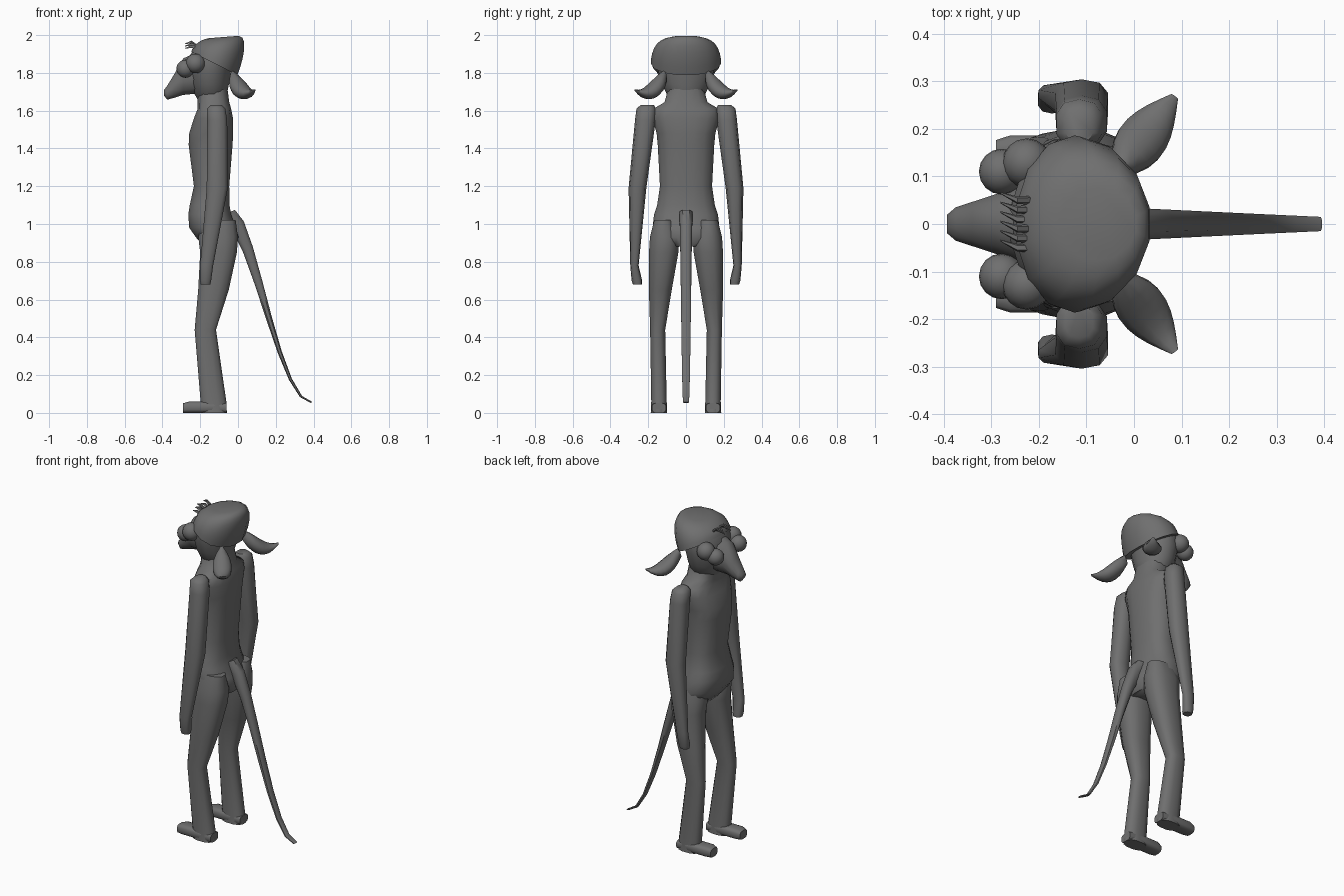
import bpy, bmesh
from math import sin, cos, pi, radians, copysign
from mathutils import Matrix

cube = bpy.data.objects.get("Cube")
if cube:
    bpy.data.objects.remove(cube, do_unlink=True)

grey = bpy.data.materials.new("plain grey")
grey.use_nodes = True
color = (.16, .16, .16, 1)
grey.diffuse_color = color
grey.node_tree.nodes["Principled BSDF"].inputs["Base Color"].default_value = color


def finish(name, bm, mirror):
    bmesh.ops.recalc_face_normals(bm, faces=bm.faces)
    mesh = bpy.data.meshes.new(name)
    bm.to_mesh(mesh)
    bm.free()
    mesh.materials.append(grey)
    obj = bpy.data.objects.new(name, mesh)
    bpy.context.collection.objects.link(obj)
    if mirror:
        modifier = obj.modifiers.new("both sides", 'MIRROR')
        modifier.use_axis = (False, True, False)
        modifier.use_mirror_merge = False
    bpy.ops.object.select_all(action='DESELECT')
    obj.select_set(True)
    bpy.context.view_layer.objects.active = obj
    bpy.ops.object.shade_smooth_by_angle(angle=radians(50))


def rounded(value, power):
    """Below one, the power squares off an ellipse."""
    return copysign(abs(value) ** power, value)


def ring(x, z, depth, width, y=0, tilt=0, sides=12, power=.8):
    """One cross-section, turned about the y axis by tilt degrees."""
    points = []
    for i in range(sides):
        angle = 2 * pi * (i + .5) / sides
        u = depth * rounded(cos(angle), power)
        v = width * rounded(sin(angle), power)
        points.append((x + u * cos(radians(tilt)), y + v, z + u * sin(radians(tilt))))
    return points


def loft(name, rows, mirror=False, place=Matrix(), **style):
    """Skin a row of cross-sections and close both ends."""
    bm = bmesh.new()
    loops = [[bm.verts.new(place @ Matrix.Translation(point).translation)
              for point in ring(*row, **style)] for row in rows]
    for low, high in zip(loops, loops[1:]):
        for i in range(len(low)):
            bm.faces.new((low[i - 1], low[i], high[i], high[i - 1]))
    bm.faces.new(loops[0])
    bm.faces.new(loops[-1])
    finish(name, bm, mirror)


def ball(name, center, radius):
    bm = bmesh.new()
    bmesh.ops.create_uvsphere(bm, u_segments=16, v_segments=10, radius=radius,
                              matrix=Matrix.Translation(center))
    finish(name, bm, mirror=True)


# Body from pelvis to neck: x, z, depth, width
loft("torso", [
    (-.1, .88, .08, .09), (-.11, .93, .115, .175), (-.135, .98, .125, .18),
    (-.15, 1.05, .115, .172), (-.15, 1.1, .107, .155), (-.14, 1.2, .095, .14),
    (-.145, 1.42, .118, .152), (-.142, 1.48, .118, .158), (-.13, 1.56, .105, .18),
    (-.125, 1.61, .09, .175), (-.13, 1.645, .085, .115), (-.135, 1.72, .08, .095),
], sides=16)

# Legs and feet, with the sideways position last
loft("leg", [
    (-.1, 1.02, .09, .05, .12), (-.105, .93, .108, .08, .113),
    (-.103, .85, .1, .08, .118), (-.13, .65, .083, .062, .136),
    (-.173, .44, .058, .041, .15), (-.13, .06, .07, .042, .143),
    (-.127, 0, .07, .045, .143),
], mirror=True)
loft("foot", [(x, height, height, width, .143) for x, height, width in (
    (-.06, .026, .038), (-.14, .03, .044), (-.26, .03, .044), (-.29, .026, .034))],
    mirror=True, tilt=90, power=.6)

# Arms and hands
loft("arm", [
    (-.115, 1.63, .03, .035, .205), (-.115, 1.61, .05, .052, .21),
    (-.11, 1.55, .055, .055, .215), (-.11, 1.19, .058, .047, .257),
    (-.166, .78, .036, .022, .273), (-.172, .7, .031, .028, .26),
    (-.172, .68, .026, .024, .257),
], mirror=True, sides=10)

# Tail, an S-curve that thins towards the tip
tail = []
for i in range(9):
    t = i / 8
    height = .055 + .5 * (1 + cos(pi * t ** .9))
    tail.append((.45 * t - .06, height, .045 * (1 - t) ** 2 + .006, .038 - .022 * t))
loft("tail", tail, sides=8, tilt=25)

# Head and snout
loft("head", [
    (-.14, 1.65, .07, .07), (-.145, 1.69, .088, .105), (-.148, 1.74, .102, .13),
    (-.148, 1.81, .113, .15), (-.145, 1.88, .118, .155), (-.135, 1.93, .1, .14),
], sides=16, power=1)
loft("snout", [
    (-.18, 1.81, .12, .1), (-.29, 1.78, .1, .065), (-.34, 1.728, .063, .048),
    (-.375, 1.695, .038, .036), (-.393, 1.695, .014, .02),
], tilt=90, power=1)

# Eyes and the lid bulges behind them
ball("eye", (-.278, .11, 1.822), .048)
ball("eyelid", (-.225, .128, 1.85), .052)

# Soft cap: a dome whose rim slopes down to the back and whose top is level
cap = []
for i in range(8):
    rise, spread = sin(i / 5), cos(i / 5)
    cap.append((.05 * rise - .125, 1.85 + .142 * rise, .14 * spread ** .3,
                .186 * spread ** .5, 0, 32 * rise - 27))
loft("cap", cap, sides=14, power=1)

# Drooping leaf-shaped ears with upturned tips
leaf = []
for i in range(9):
    t = i / 8
    bulge = sin(pi * t ** .8)
    leaf.append((.2 * t, 1.785 - .095 * sin(2.2 * t),
                 .025 * (1 - t) + .022 * bulge + .005, .045 * bulge + .009))
outward = Matrix.Translation((-.035, .108, 0)) @ Matrix.Rotation(radians(53), 4, 'Z')
loft("ear", leaf, mirror=True, place=outward, tilt=75, power=1)

# Fringe tufts poking out from under the cap
for i in range(6):
    side = .02 * i - .05
    lift = 1.94 + .012 * (i % 3)
    loft("hair_tuft", [
        (-.2, 1.925, .012, .01, side), (-.245, lift, .008, .008, side),
        (-.28, lift - .01, .002, .002, side + .015)], sides=6, tilt=90)
